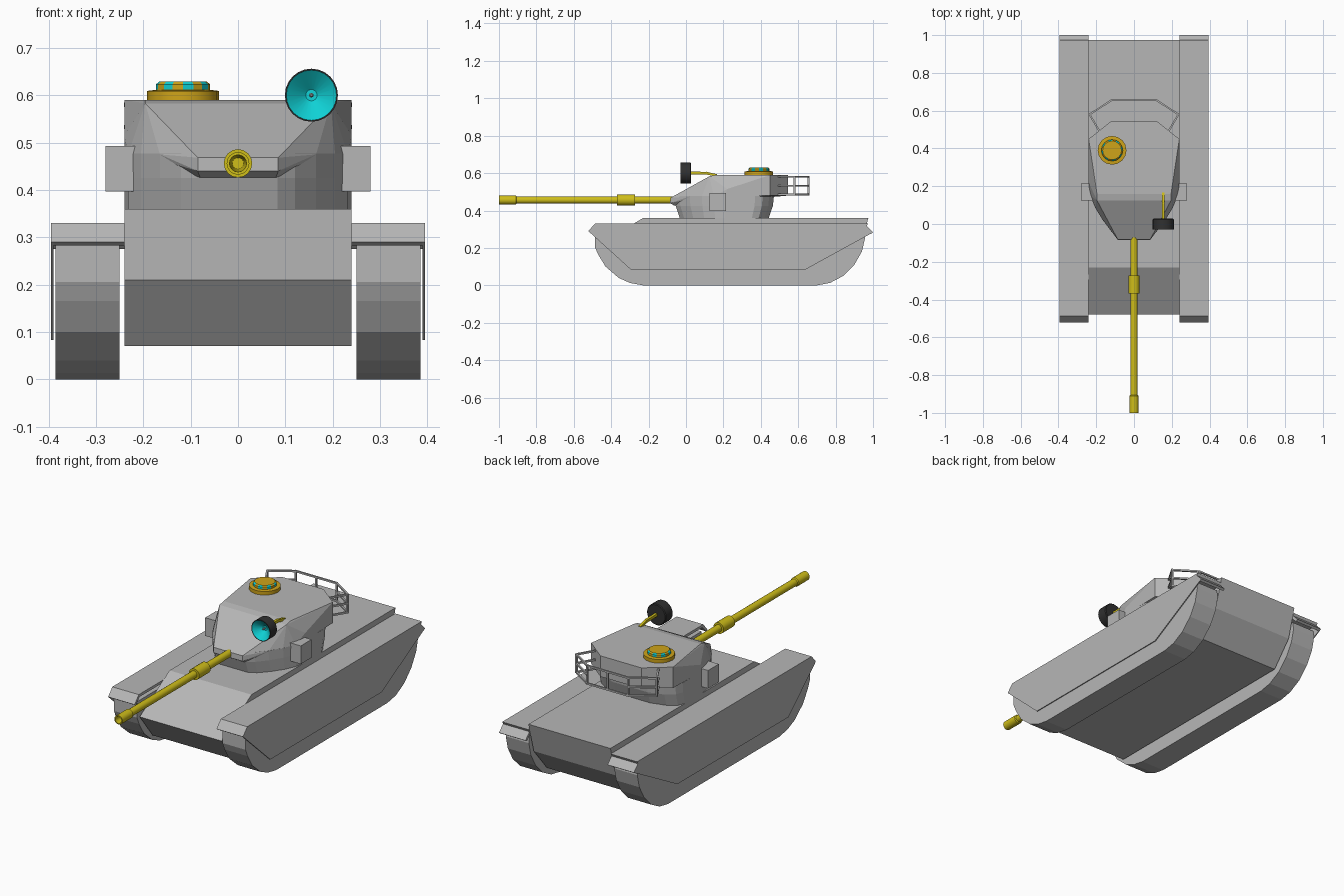
import bpy, bmesh, math
from mathutils import Vector, Matrix

if "Cube" in bpy.data.objects:
    bpy.data.objects.remove(bpy.data.objects["Cube"])


def material(name, rgb):
    m = bpy.data.materials.new(name)
    m.diffuse_color = (*rgb, 1)
    m.use_nodes = True
    m.node_tree.nodes["Principled BSDF"].inputs["Base Color"].default_value = m.diffuse_color
    return m


GREY = material("armour grey", (0.47, 0.47, 0.47))
YELLOW = material("gun yellow", (0.62, 0.51, 0.01))
GOLD = material("hatch gold", (0.62, 0.37, 0.01))
CYAN = material("glass cyan", (0.005, 0.65, 0.68))
DARK = material("lamp dark", (0.03, 0.03, 0.03))


def finish(name, bm, *mats, smooth=False):
    bmesh.ops.recalc_face_normals(bm, faces=bm.faces)
    me = bpy.data.meshes.new(name)
    bm.to_mesh(me)
    bm.free()
    for m in mats:
        me.materials.append(m)
    ob = bpy.data.objects.new(name, me)
    bpy.context.collection.objects.link(ob)
    if smooth:
        bpy.ops.object.select_all(action='DESELECT')
        ob.select_set(True)
        bpy.context.view_layer.objects.active = ob
        bpy.ops.object.shade_smooth_by_angle(angle=math.radians(30))
    return ob


def loft(name, rings, mat, closed=False, smooth=False):
    """Skin equal-length rings of 3D points; cap the ends or join them up."""
    bm = bmesh.new()
    vs = [[bm.verts.new(p) for p in r] for r in rings]
    n = len(vs[0])
    pairs = list(zip(vs, vs[1:])) + ([(vs[-1], vs[0])] if closed else [])
    for a, b in pairs:
        for i in range(n):
            bm.faces.new((a[i], a[(i + 1) % n], b[(i + 1) % n], b[i]))
    if not closed:
        bm.faces.new(vs[0])
        bm.faces.new(vs[-1])
    return finish(name, bm, mat, smooth=smooth)


def prism(name, yz, x0, x1, mat):
    return loft(name, [[(x, y, z) for y, z in yz] for x in (x0, x1)], mat)


def lathe(name, profile, centre, axis, mats, segs=16, smooth=True, rule=None):
    """Spin (radius, distance) points round an axis; rule picks a material per face."""
    bm = bmesh.new()
    rot = Vector((0, 0, 1)).rotation_difference(Vector(axis)).to_matrix().to_4x4()
    rings = []
    for r, t in profile:
        rings.append([bm.verts.new((r * math.cos(math.tau * i / segs), r * math.sin(math.tau * i / segs), t))
                      for i in range(segs)])
    for k, (a, b) in enumerate(zip(rings, rings[1:])):
        for i in range(segs):
            j = (i + 1) % segs
            f = bm.faces.new((a[i], a[j], b[j], b[i]))
            f.material_index = rule(k, i) if rule else 0
    for k in (0, -1):
        f = bm.faces.new(rings[k])
        f.material_index = rule(len(profile) if k else -1, 0) if rule else 0
    bm.transform(Matrix.Translation(centre) @ rot)
    return finish(name, bm, *mats, smooth=smooth)


def bars(name, pairs, size, mat):
    bm = bmesh.new()
    for p, q in pairs:
        p, q = Vector(p), Vector(q)
        d = q - p
        m = Matrix.Translation((p + q) / 2) @ d.to_track_quat('Z', 'Y').to_matrix().to_4x4()
        m = m @ Matrix.Diagonal((size, size, d.length + size * 0.8, 1))
        bmesh.ops.create_cube(bm, size=1, matrix=m)
    return finish(name, bm, mat)


# Hull
prism("hull", [(-0.48, 0.21), (-0.23, 0.36), (0.975, 0.36), (0.93, 0.20), (0.82, 0.07), (-0.37, 0.07)],
      -0.24, 0.24, GREY)

# Running gear: tracks, fenders and side skirts
track = [(-0.487, 0.29), (-0.487, 0.205), (-0.47, 0.165), (-0.43, 0.10), (-0.36, 0.04), (-0.30, 0.013),
         (-0.23, 0), (0.70, 0), (0.77, 0.013), (0.84, 0.05), (0.90, 0.11), (0.94, 0.18), (0.957, 0.25), (0.95, 0.29)]
fender = [(-0.522, 0.29), (-0.487, 0.33), (0.973, 0.33), (0.966, 0.317), (1.0, 0.283)]
under = [(0.988, 0.275), (0.945, 0.316), (-0.48, 0.316), (-0.512, 0.283)]
skirt = fender + [(0.636, 0.083), (-0.294, 0.083)]
for side, s in (("left", -1), ("right", 1)):
    prism(side + "_track", track, s * 0.25, s * 0.385, GREY)
    prism(side + "_fender", fender + under, s * 0.24, s * 0.395, GREY)
    prism(side + "_skirt", skirt, s * 0.390, s * 0.395, GREY)

# Turret base: rounded wall that leans outward at front and rear
half = [(0.083, -0.06), (0.12, -0.035), (0.165, 0.02), (0.205, 0.085), (0.232, 0.15), (0.24, 0.21),
        (0.24, 0.37), (0.225, 0.41), (0.18, 0.445), (0.10, 0.47)]
outline = half + [(-x, y) for x, y in reversed(half)]
loft("turret_base", [[(x, 0.2 + (y - 0.2) * k, z) for x, y in outline]
                     for k, z in ((0.89, 0.355), (0.98, 0.425), (1.0, 0.477))], GREY)

# Turret top: faceted shell over the base
corners = [(0.08, -0.062, 0.426), (0.085, -0.085, 0.44), (0.085, -0.083, 0.468),
           (0.196, 0.125, 0.583), (0.196, 0.16, 0.59), (0.24, 0.45, 0.59), (0.12, 0.545, 0.59),
           (0.24, 0.22, 0.515), (0.24, 0.45, 0.48), (0.12, 0.545, 0.48)]
corners += [(x, y, 0.475) for x, y in half[2:6]]
bm = bmesh.new()
for x, y, z in corners:
    bm.verts.new((x, y, z))
    bm.verts.new((-x, y, z))
res = bmesh.ops.convex_hull(bm, input=bm.verts[:])
bmesh.ops.delete(bm, geom=[v for v in bm.verts if not v.link_faces], context='VERTS')
bmesh.ops.dissolve_limit(bm, angle_limit=0.02, verts=bm.verts, edges=bm.edges)
finish("turret_shell", bm, GREY)

# Side boxes on the turret
for side, s in (("left", -1), ("right", 1)):
    prism(side + "_turret_box", [(0.125, 0.397), (0.215, 0.397), (0.215, 0.493), (0.125, 0.493)],
          s * 0.2, s * 0.28, GREY)

# Rear stowage rack
path = [(-0.185, 0.495), (-0.235, 0.58), (-0.12, 0.655), (0.12, 0.655), (0.235, 0.58), (0.185, 0.495)]
rails = []
for a, b in zip(path, path[1:]):
    levels = (0.486, 0.58) if a[1] == b[1] else (0.486, 0.533, 0.58)
    rails += [((*a, z), (*b, z)) for z in levels]
posts = [((x, y, 0.486), (x, y, 0.58)) for x, y in path[1:-1] + [(0, 0.655)]]
bars("stowage_rack", rails + posts, 0.009, GREY)

# Gun barrel with sleeve, muzzle ring and bore
lathe("gun_barrel", [(0.012, -0.85), (0.018, -1.0), (0.024, -1.0), (0.024, -0.91), (0.019, -0.905),
                     (0.019, -0.368), (0.030, -0.368), (0.030, -0.272), (0.019, -0.272), (0.019, -0.03)],
      (0, 0, 0.456), (0, 1, 0), [YELLOW])

# Commander hatch: ring, and a cap with windows all round
lathe("hatch_ring", [(0.076, 0.585), (0.076, 0.609), (0.06, 0.611)], (-0.116, 0.39, 0), (0, 0, 1), [GOLD])
lathe("hatch_cap", [(0.057, 0.608), (0.057, 0.612), (0.057, 0.623), (0.050, 0.629)], (-0.116, 0.39, 0), (0, 0, 1),
      [GOLD, CYAN], smooth=False, rule=lambda k, i: int(k in (1, 2) and i % 2 == 0))

# Searchlight: dark drum, dished glass, bulb and arm
lathe("searchlight", [(0.052, 0.028), (0.056, 0.024), (0.056, -0.03), (0.053, -0.03), (0.012, 0.005)],
      (0.155, 0, 0.6), (0, 1, 0), [DARK, CYAN], segs=24, rule=lambda k, i: int(k >= 3))
lathe("searchlight_bulb", [(0.004, 0.006), (0.005, -0.012), (0.002, -0.016)], (0.155, 0, 0.6), (0, 1, 0),
      [GREY], segs=8)
bars("searchlight_arm", [((0.155, 0.02, 0.601), (0.155, 0.11, 0.6)), ((0.155, 0.11, 0.6), (0.155, 0.16, 0.588))],
     0.014, YELLOW)
